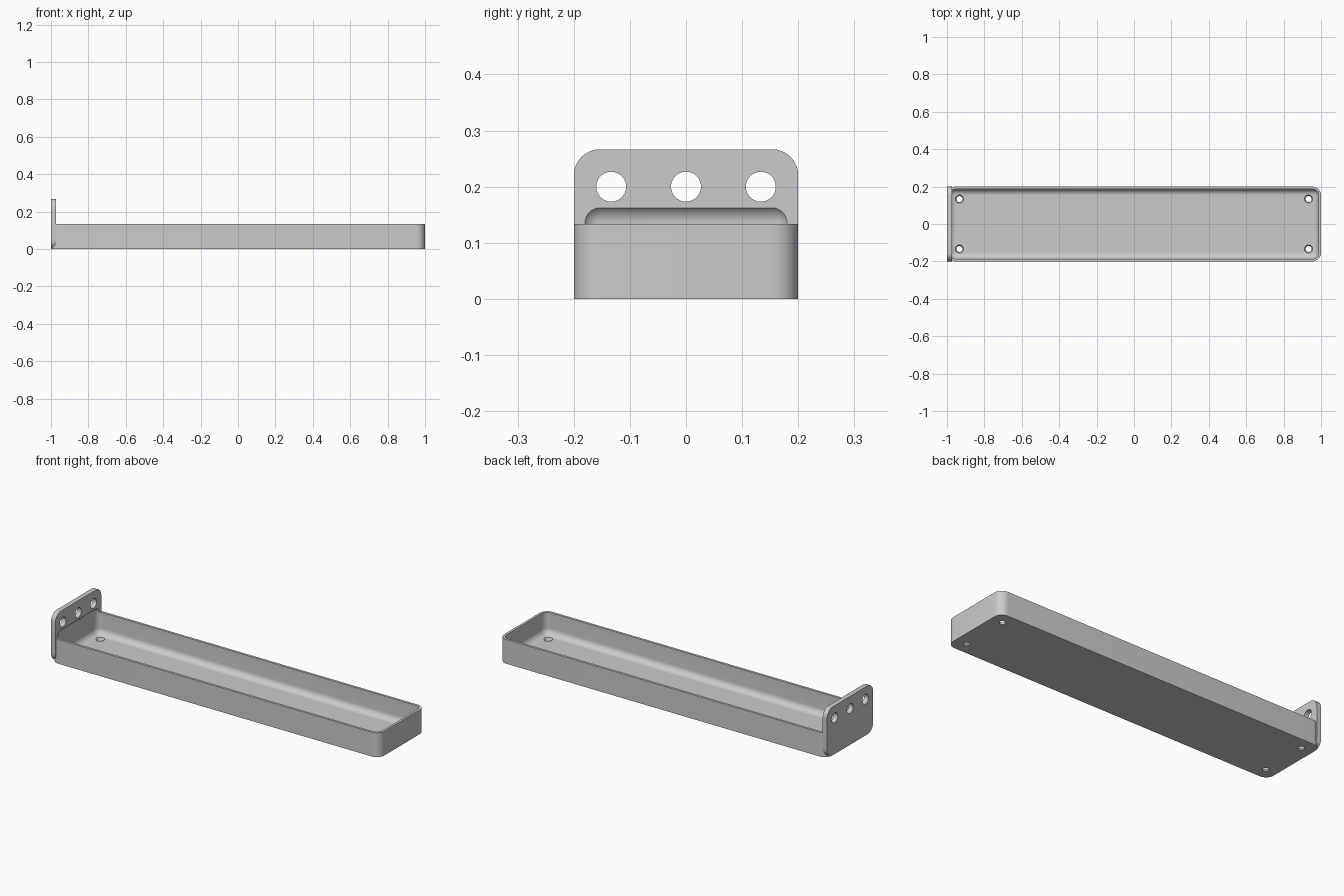
import bpy, bmesh, math
from mathutils import Matrix, Vector

cube = bpy.data.objects.get("Cube")
if cube:
    bpy.data.objects.remove(cube, do_unlink=True)

U = 1 / 150          # design unit
WALL = 2 * U
FILLET = 5 * U
CORNER = 7 * U

grey = bpy.data.materials.new("light grey")
grey.use_nodes = True
grey.diffuse_color = (0.6, 0.6, 0.6, 1)
grey.node_tree.nodes["Principled BSDF"].inputs["Base Color"].default_value = (0.6, 0.6, 0.6, 1)


def add_object(name, bm):
    bmesh.ops.recalc_face_normals(bm, faces=bm.faces)
    mesh = bpy.data.meshes.new(name)
    bm.to_mesh(mesh)
    bm.free()
    mesh.materials.append(grey)
    obj = bpy.data.objects.new(name, mesh)
    bpy.context.collection.objects.link(obj)
    return obj


def rounded_box(name, low, high, radius, axis=None, segments=10):
    """Box between two corners; rounds edges along one axis, or all edges."""
    low, high = Vector(low), Vector(high)
    bm = bmesh.new()
    bmesh.ops.create_cube(bm, size=1)
    for v in bm.verts:
        v.co = (low + high) / 2 + v.co * (high - low)
    edges = [e for e in bm.edges if axis is None
             or abs((e.verts[0].co - e.verts[1].co).normalized()[axis]) > 0.9]
    bmesh.ops.bevel(bm, geom=edges, offset=radius, segments=segments,
                    profile=0.5, affect='EDGES', clamp_overlap=False)
    return add_object(name, bm)


def drill(name, centre, r_low, r_high, depth, turn=Matrix()):
    bm = bmesh.new()
    bmesh.ops.create_cone(bm, cap_ends=True, segments=40, radius1=r_low,
                          radius2=r_high, depth=depth,
                          matrix=Matrix.Translation(centre) @ turn)
    return add_object(name, bm)


def combine(target, tool, operation):
    mod = target.modifiers.new(tool.name, 'BOOLEAN')
    mod.object = tool
    mod.operation = operation
    mod.solver = 'EXACT'
    tool.hide_render = True
    helpers.append(tool)


helpers = []

# Tray body with rounded upright corners
tray = rounded_box("tray_with_end_plate", (-1, -0.2, 0), (1, 0.2, 20 * U), CORNER, axis=2)

# Upright end plate
plate = rounded_box("end_plate", (-1, -0.2, 0), (-1 + 4 * U, 0.2, 40 * U), CORNER, axis=0)
combine(tray, plate, 'UNION')

# Filleted hollow, which also scoops into the plate
hollow = rounded_box("hollow", (-1 + WALL, -0.2 + WALL, WALL),
                     (1 - WALL, 0.2 - WALL, 0.169), FILLET)
combine(tray, hollow, 'DIFFERENCE')

# Three hanging holes through the plate
for y in (-20 * U, 0, 20 * U):
    combine(tray, drill("plate_hole", (-1, y, 30 * U), 4 * U, 4 * U, 0.2,
                        Matrix.Rotation(math.pi / 2, 4, 'Y')), 'DIFFERENCE')

# Four tapered screw holes in the floor
for x in (-140 * U, 140 * U):
    for y in (-20 * U, 20 * U):
        combine(tray, drill("floor_hole", (x, y, WALL / 2), 0.0155, 0.0225, WALL * 1.1),
                'DIFFERENCE')

# Bake the cuts and drop the helpers
bpy.context.view_layer.update()
baked = bpy.data.meshes.new_from_object(
    tray.evaluated_get(bpy.context.evaluated_depsgraph_get()))
tray.modifiers.clear()
tray.data = baked
for tool in helpers:
    bpy.data.objects.remove(tool, do_unlink=True)
baked.materials.clear()
baked.materials.append(grey)
for face in baked.polygons:
    face.material_index = 0

bpy.ops.object.select_all(action='DESELECT')
tray.select_set(True)
bpy.context.view_layer.objects.active = tray
bpy.ops.object.shade_smooth_by_angle(angle=math.radians(30))
